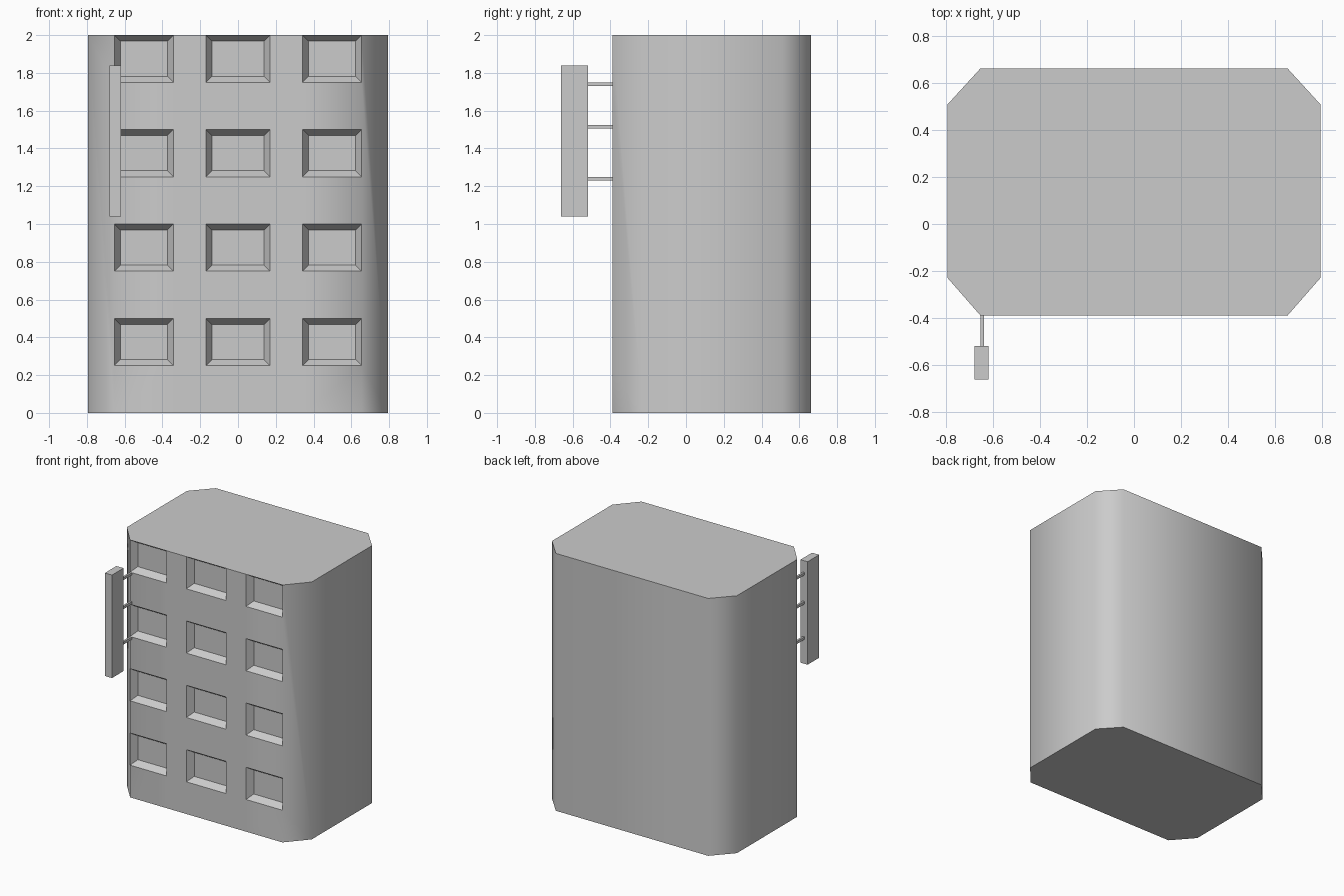
import bpy, bmesh, math

if "Cube" in bpy.data.objects:
    bpy.data.objects.remove(bpy.data.objects["Cube"])


def finish(name, bm):
    bmesh.ops.recalc_face_normals(bm, faces=bm.faces[:])
    mesh = bpy.data.meshes.new(name)
    bm.to_mesh(mesh)
    bm.free()
    obj = bpy.data.objects.new(name, mesh)
    bpy.context.collection.objects.link(obj)
    return obj


def box(name, x, y, z):
    bm = bmesh.new()
    bmesh.ops.create_cube(bm, size=1)
    for v in bm.verts:
        for i, (lo, hi) in enumerate((x, y, z)):
            v.co[i] = lo if v.co[i] < 0 else hi
    return finish(name, bm)


# Tower: eight-sided block whose front wall is a grid of wall and window cells
FRONT, HEIGHT = -0.39, 2.0
xs = [-0.655, -0.342, -0.17, 0.17, 0.342, 0.655]
zs = [i * HEIGHT / 8 for i in range(9)]
outline = [(0.795, -0.23), (0.795, 0.51), (0.655, 0.663),
           (-0.655, 0.663), (-0.795, 0.51), (-0.795, -0.23)]

bm = bmesh.new()
front = [[bm.verts.new((x, FRONT, z)) for z in zs] for x in xs]
rest = [[bm.verts.new((x, y, z)) for z in (0, HEIGHT)] for x, y in outline]

windows = []
for i in range(len(xs) - 1):
    for j in range(len(zs) - 1):
        f = bm.faces.new((front[i][j], front[i + 1][j],
                          front[i + 1][j + 1], front[i][j + 1]))
        if i % 2 == 0 and j % 2 == 1:
            windows.append(f)

# Remaining walls, roof and base
columns = [front[-1]] + rest + [front[0]]
for a, b in zip(columns, columns[1:]):
    bm.faces.new(a + b[::-1])
for k in (0, -1):
    bm.faces.new([c[k] for c in front] + [c[k] for c in rest])
bmesh.ops.recalc_face_normals(bm, faces=bm.faces[:])

# Recessed windows with sloping reveals
bmesh.ops.inset_individual(bm, faces=windows, thickness=0.032,
                           use_even_offset=True)
for f in windows:
    for v in f.verts:
        v.co.y = FRONT + 0.05

tower = finish("building", bm)
bpy.context.view_layer.objects.active = tower
tower.select_set(True)
bpy.ops.object.shade_smooth_by_angle(angle=math.radians(53))

# Hanging sign board and its three brackets
box("sign_board", (-0.681, -0.62), (-0.662, -0.52), (1.04, 1.84))
for z in (1.24, 1.515, 1.74):
    box("sign_bracket", (-0.655, -0.64), (-0.521, FRONT + 0.003),
        (z - 0.01, z + 0.01))
